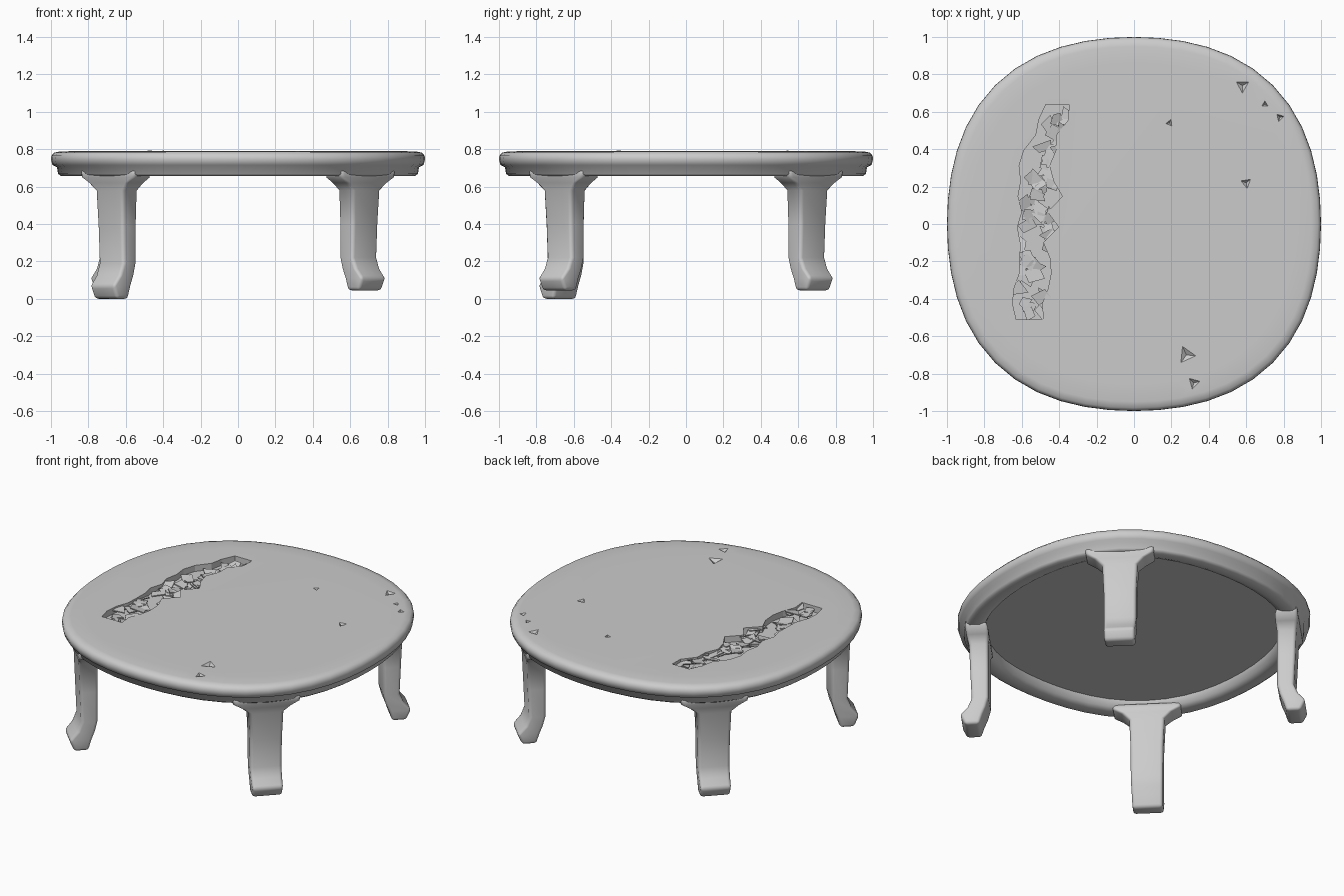
import bpy, bmesh, math, random
from mathutils import Vector, Matrix

random.seed(7)
cube = bpy.data.objects.get("Cube")
if cube:
    bpy.data.objects.remove(cube, do_unlink=True)

# One plain grey for the whole table
GREY = bpy.data.materials.new("plain grey")
GREY.use_nodes = True
GREY.diffuse_color = (0.6, 0.6, 0.6, 1)
GREY.node_tree.nodes["Principled BSDF"].inputs["Base Color"].default_value = (0.6, 0.6, 0.6, 1)


def finish(name, bm, smooth_angle=0):
    bmesh.ops.recalc_face_normals(bm, faces=bm.faces[:])
    mesh = bpy.data.meshes.new(name)
    bm.to_mesh(mesh)
    bm.free()
    obj = bpy.data.objects.new(name, mesh)
    bpy.context.collection.objects.link(obj)
    mesh.materials.append(GREY)
    bpy.ops.object.select_all(action="DESELECT")
    obj.select_set(True)
    bpy.context.view_layer.objects.active = obj
    if smooth_angle:
        bpy.ops.object.shade_smooth_by_angle(angle=math.radians(smooth_angle))
    return obj


def loft(bm, loops):
    """Skin a stack of point loops and cap both ends."""
    rings = [[bm.verts.new(p) for p in loop] for loop in loops]
    n = len(rings[0])
    for a, b in zip(rings, rings[1:]):
        for i in range(n):
            j = (i + 1) % n
            bm.faces.new((a[i], a[j], b[j], b[i]))
    bm.faces.new(rings[0])
    bm.faces.new(rings[-1])


# Round top with rim, apron and recessed underside, slightly squared outline
def outline(radius, z, segments=48):
    loop = []
    for i in range(segments):
        a = math.tau * i / segments
        r = radius * (1 + 0.05 * math.sin(2 * a) ** 2)
        loop.append((r * math.cos(a), r * math.sin(a), z))
    return loop


profile = [(0.86, 0.79), (0.95, 0.788), (0.983, 0.782), (0.998, 0.765), (1.0, 0.745),
           (0.992, 0.715), (0.968, 0.704), (0.962, 0.668), (0.945, 0.656),
           (0.89, 0.656), (0.855, 0.67), (0.84, 0.712)]
bm = bmesh.new()
loft(bm, [outline(r, z) for r, z in profile])
table_top = finish("table_top", bm, 60)

# Worn trench and small dents cut into the surface
bm = bmesh.new()
steps = 15
west, east = [], []
for i in range(steps):
    t = i / (steps - 1)
    y = -0.51 + 1.15 * t
    mid = -0.56 + 0.15 * t ** 3
    west.append((mid - random.uniform(0.05, 0.11), y))
    east.append((mid + random.uniform(0.06, 0.17) * (1 - 0.5 * t ** 3), y))
loft(bm, [[(x, y, z) for x, y in east + west[::-1]] for z in (0.75, 0.85)])
for x, y, size in [(0.28, -0.7, 0.1), (0.32, -0.85, 0.07), (0.58, 0.74, 0.08),
                   (0.7, 0.64, 0.04), (0.78, 0.57, 0.05), (0.6, 0.22, 0.06), (0.19, 0.54, 0.04)]:
    bmesh.ops.create_cone(bm, cap_ends=True, segments=3, radius1=0, radius2=size, depth=0.04,
                          matrix=Matrix.Translation((x, y, 0.79)) @ Matrix.Rotation(x * 9, 4, "Z"))
cutter = finish("wear_cutter", bm)
cutter.hide_render = True
cut = table_top.modifiers.new("wear", "BOOLEAN")
cut.operation = "DIFFERENCE"
cut.solver = "EXACT"
cut.object = cutter
bpy.context.view_layer.objects.active = table_top
bpy.ops.object.modifier_apply(modifier="wear")
bpy.data.objects.remove(cutter, do_unlink=True)

# Broken chips lying in the trench
bm = bmesh.new()
for i in range(60):
    t = random.random()
    centre = Vector((-0.55 + 0.15 * t ** 3 + random.uniform(-0.07, 0.1) * (1 - 0.5 * t ** 3),
                     -0.48 + 1.08 * t, random.uniform(0.768, 0.78)))
    tilt = (Matrix.Rotation(random.uniform(-0.25, 0.25), 3, "X")
            @ Matrix.Rotation(random.uniform(-0.25, 0.25), 3, "Y"))
    start = random.uniform(0, math.tau)
    chip = []
    for k in range(4):
        a = start + math.tau * k / 4 + random.uniform(-0.5, 0.5)
        r = random.uniform(0.03, 0.065)
        chip.append(centre + tilt @ Vector((r * math.cos(a), r * math.sin(a), 0)))
    loft(bm, [chip, [p - Vector((0, 0, 0.006)) for p in chip]])
finish("broken_chips", bm)

# Curved legs set on the diagonals: height, inner radius, outer radius, half width
SECTIONS = [(0.69, 0.87, 0.99, 0.21), (0.65, 0.855, 0.99, 0.2), (0.62, 0.855, 0.985, 0.15),
            (0.58, 0.86, 0.975, 0.105), (0.4, 0.86, 0.968, 0.097), (0.22, 0.86, 0.96, 0.096),
            (0.16, 0.875, 0.985, 0.094), (0.11, 0.895, 1.03, 0.092), (0.045, 0.915, 1.0, 0.09)]


def make_leg(name, degrees, extra):
    bm = bmesh.new()
    loops = []
    for z, inner, outer, w in SECTIONS:
        z -= extra * max(0, 0.6 - z) / 0.555
        loops.append([(inner, -w, z), (outer, -w, z), (outer, w, z), (inner, w, z)])
    loft(bm, loops)
    bmesh.ops.rotate(bm, verts=bm.verts[:], matrix=Matrix.Rotation(math.radians(degrees), 3, "Z"))
    leg = finish(name, bm, 120)
    bevel = leg.modifiers.new("soft_edges", "BEVEL")
    bevel.width = 0.018
    bevel.segments = 3
    bevel.limit_method = "ANGLE"
    bevel.angle_limit = math.radians(60)


make_leg("back_left_leg", 45, 0)
make_leg("back_right_leg", 135, 0)
make_leg("front_right_leg", 225, 0.045)
make_leg("front_left_leg", 315, 0)
